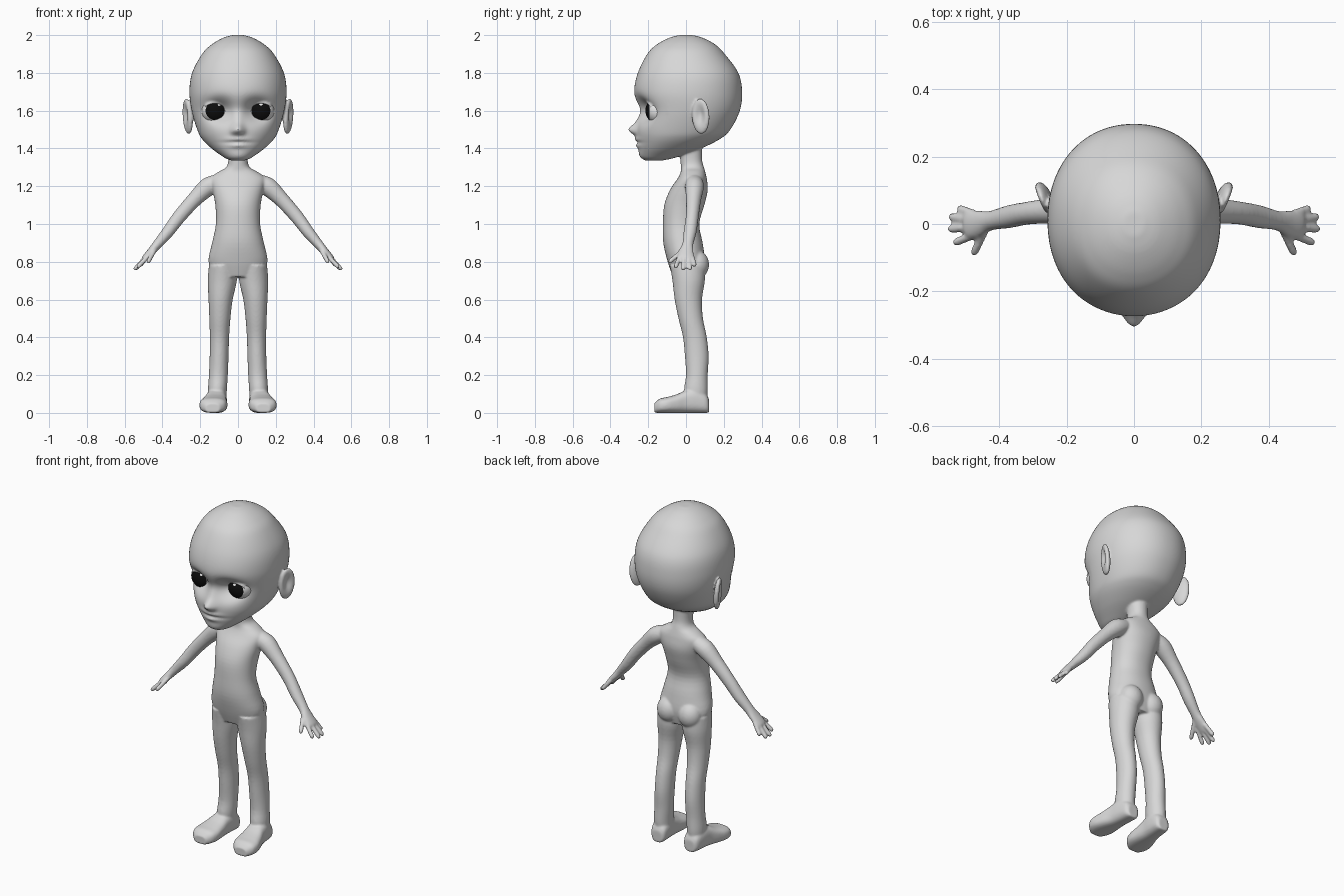
import bpy, bmesh, math
from mathutils import Vector, Matrix

default = bpy.data.objects.get("Cube")
if default:
    bpy.data.objects.remove(default)


def material(name, value):
    mat = bpy.data.materials.new(name)
    mat.use_nodes = True
    color = (value, value, value, 1)
    mat.diffuse_color = color
    shader = mat.node_tree.nodes["Principled BSDF"]
    shader.inputs["Base Color"].default_value = color
    shader.inputs["Roughness"].default_value = 0.6
    return mat


skin = material("skin grey", 0.68)
eye_white = material("eye white", 0.8)
iris_black = material("iris black", 0.004)

X, Y, Z = Vector((1, 0, 0)), Vector((0, 1, 0)), Vector((0, 0, 1))


def interpolate(rows, steps):
    """Catmull-Rom curve through rows of numbers."""
    out = []
    last = len(rows) - 1
    for i in range(last):
        quad = [rows[max(0, min(last, i + k))] for k in (-1, 0, 1, 2)]
        for s in range(steps):
            t = s / steps
            out.append([0.5 * (2 * b + (c - a) * t + (2 * a - 5 * b + 4 * c - d) * t ** 2
                               + (3 * b - a - 3 * c + d) * t ** 3)
                        for a, b, c, d in zip(*quad)])
    return out + [list(rows[-1])]


def loft(bm, rows, u, v, sides=(1,), n=32, steps=4, power=2.0):
    """Skin rounded rings (x, y, z, radius along u, radius along v)."""
    made = []
    for side in sides:
        rings = []
        for x, y, z, ru, rv in interpolate(rows, steps):
            ring = []
            for k in range(n):
                a = math.tau * k / n
                c, s = math.cos(a), math.sin(a)
                p = Vector((x, y, z))
                p += u * math.copysign(abs(c) ** (2 / power), c) * ru
                p += v * math.copysign(abs(s) ** (2 / power), s) * rv
                p.x *= side
                ring.append(bm.verts.new(p))
            rings.append(ring)
        for low, high in zip(rings, rings[1:]):
            for k in range(n):
                j = (k + 1) % n
                bm.faces.new((low[k], low[j], high[j], high[k]))
        bm.faces.new(rings[0])
        bm.faces.new(rings[-1])
        made += [vert for ring in rings for vert in ring]
    return made


def upright(bm, rows, **options):
    """Loft of level rings (z, centre x, half width, front y, back y)."""
    return loft(bm, [(x, (f + b) / 2, z, w, (b - f) / 2) for z, x, w, f, b in rows],
                X, Y, **options)


def limb(bm, rows, **options):
    """Loft square to the line from first to last ring, on both sides."""
    along = (Vector(rows[-1][:3]) - Vector(rows[0][:3])).normalized()
    u = along.cross(Vector((1, 0, 1))).normalized()
    return loft(bm, rows, u, along.cross(u), sides=BOTH, **options)


def ball(bm, center, size, turn=Matrix()):
    for side in BOTH:
        place = Matrix.Translation(center) @ turn @ Matrix.Diagonal((*size, 1))
        flip = Matrix.Diagonal((side, 1, 1, 1))
        bmesh.ops.create_uvsphere(bm, u_segments=32, v_segments=20, radius=1,
                                  matrix=flip @ place)


BOTH = (1, -1)
bm = bmesh.new()

# Head, shaped with soft pushes for sockets, nose, mouth and chin
head = upright(bm, [
    (1.335, 0, .03, -.21, -.13), (1.345, 0, .06, -.228, -.08), (1.36, 0, .085, -.24, -.03),
    (1.4, 0, .14, -.25, .08), (1.45, 0, .19, -.257, .18), (1.5, 0, .216, -.262, .235),
    (1.6, 0, .245, -.262, .285), (1.7, 0, .257, -.275, .297), (1.8, 0, .243, -.255, .277),
    (1.9, 0, .19, -.205, .205), (1.95, 0, .14, -.155, .155), (1.985, 0, .08, -.09, .09),
    (2, 0, .03, -.035, .035)], n=160, steps=10, power=2.12)
pushes = [  # x, z, spread x, spread z, push back
    (.1, 1.6, .05, .04, .075),       # eye sockets
    (0, 1.5, .02, .02, -.04),        # nose tip
    (0, 1.54, .018, .03, -.008),     # nose bridge
    (.024, 1.49, .012, .012, -.01),  # nostrils
    (0, 1.448, .04, .009, -.013),    # upper lip
    (0, 1.416, .032, .01, -.013),    # lower lip
    (0, 1.432, .055, .005, .009),    # mouth line
    (0, 1.365, .04, .02, -.006)]     # chin
for vert in head:
    x, y, z = vert.co
    if y < -.1:
        for cx, cz, sx, sz, push in pushes:
            for side in (BOTH if cx else (1,)):
                vert.co.y += push * math.exp(-((x - side * cx) / sx) ** 2 / 2
                                             - ((z - cz) / sz) ** 2 / 2)

# Upper eyelids following the eyeballs
eye = Vector((.122, -.145, 1.6))
eye_radius = .07
lid = []
for k in range(9):
    a = math.radians(15 + k * 150 / 8)
    dx, dz = .06 * math.cos(a), .042 * math.sin(a)
    dy = math.sqrt(eye_radius ** 2 - dx ** 2 - dz ** 2)
    lid.append((eye.x + dx, eye.y - dy, eye.z + dz, .007, .007))
loft(bm, lid, Y, Z, sides=BOTH, n=12)

# Ears: flattened balls, hollowed on the outside
first = len(bm.verts)
ear_place = Vector((.268, .078, 1.57))
ear_turn = Matrix.Rotation(math.radians(-22), 4, 'Z') @ Matrix.Rotation(math.radians(5), 4, 'Y')
ball(bm, ear_place, (.023, .05, .095), ear_turn)
bm.verts.ensure_lookup_table()
for vert in bm.verts[first:]:
    side = math.copysign(1, vert.co.x)
    local = ear_turn.inverted() @ (Vector((vert.co.x * side, *vert.co.yz)) - ear_place)
    if local.x > 0:
        local.x -= .026 * math.exp(-(local.y / .026) ** 2 - ((local.z - .01) / .052) ** 2)
        moved = ear_turn @ local + ear_place
        vert.co = (moved.x * side, moved.y, moved.z)

# Neck and torso
upright(bm, [
    (.72, 0, .12, -.07, .085), (.8, 0, .156, -.097, .1), (.9, 0, .137, -.12, .088),
    (1, 0, .117, -.122, .07), (1.1, 0, .12, -.115, .097), (1.18, 0, .135, -.085, .115),
    (1.24, 0, .145, -.045, .11), (1.275, 0, .105, -.028, .102), (1.3, 0, .063, -.027, .095),
    (1.34, 0, .051, -.03, .085), (1.42, 0, .056, -.035, .085)], n=64, power=2.15)
ball(bm, (.07, .057, .785), (.068, .065, .075))

# Legs
upright(bm, [
    (.06, .108, .045, .01, .11), (.12, .109, .05, -.01, .115), (.2, .104, .05, 0, .115),
    (.3, .1, .05, -.006, .12), (.4, .098, .051, -.016, .11), (.5, .096, .056, -.04, .09),
    (.6, .092, .064, -.06, .085), (.7, .083, .077, -.072, .1), (.78, .08, .074, -.085, .1)],
    sides=BOTH)

# Feet: flat soles, heel to toe
loft(bm, [(x, y, h / 2, w, h / 2) for y, x, w, h in [
    (.122, .107, .03, .07), (.105, .108, .046, .1), (.05, .112, .053, .13), (0, .117, .056, .12),
    (-.05, .124, .066, .098), (-.1, .13, .074, .084), (-.14, .133, .066, .075),
    (-.168, .134, .038, .05)]], X, Z, sides=BOTH, power=2.7)

# Arms and palms
limb(bm, [
    (.09, .045, 1.235, .04, .04), (.155, .045, 1.2, .05, .05), (.23, .04, 1.13, .04, .04),
    (.31, .033, 1.04, .034, .036), (.37, .022, .96, .034, .032), (.425, .01, .895, .029, .025),
    (.455, .002, .86, .038, .021), (.488, -.002, .825, .042, .017), (.5, -.002, .812, .034, .013)])

# Fingers and thumb: base and tip
for base, tip in [
        ((.475, -.032, .83), (.535, -.057, .768)), ((.485, -.01, .825), (.55, -.015, .757)),
        ((.485, .012, .825), (.548, .022, .757)), ((.475, .03, .835), (.522, .047, .776)),
        ((.44, -.012, .865), (.478, -.092, .795))]:
    base, tip = Vector(base), Vector(tip)
    limb(bm, [(*base.lerp(tip, t), r, r) for t, r in
              [(0, .013), (.5, .0125), (.88, .012), (1, .006)]], n=12)

# Fuse all parts into one smooth body
bmesh.ops.recalc_face_normals(bm, faces=bm.faces)
mesh = bpy.data.meshes.new("body")
bm.to_mesh(mesh)
bm.free()
mesh.materials.append(skin)
body = bpy.data.objects.new("body", mesh)
bpy.context.collection.objects.link(body)
remesh = body.modifiers.new("fuse", 'REMESH')
remesh.mode = 'VOXEL'
remesh.voxel_size = .006
remesh.use_smooth_shade = True
soften = body.modifiers.new("soften", 'SMOOTH')
soften.factor = .5
soften.iterations = 6

# Eyeballs with black irises and a small glint
for side, name in ((1, "left_eye"), (-1, "right_eye")):
    bm = bmesh.new()
    bmesh.ops.create_uvsphere(bm, u_segments=64, v_segments=48, radius=eye_radius,
                              matrix=Matrix.Rotation(math.pi / 2, 4, 'X'))
    for face in bm.faces:
        face.smooth = True
        x, y, z = face.calc_center_median()
        glint = math.hypot(x - side * -.012 - .012, z - .034) < .009
        if y < 0 and math.hypot(x, z) < .048 and not glint:
            face.material_index = 1
    mesh = bpy.data.meshes.new(name)
    bm.to_mesh(mesh)
    bm.free()
    mesh.materials.append(eye_white)
    mesh.materials.append(iris_black)
    eyeball = bpy.data.objects.new(name, mesh)
    eyeball.location = (side * eye.x, eye.y, eye.z)
    bpy.context.collection.objects.link(eyeball)
